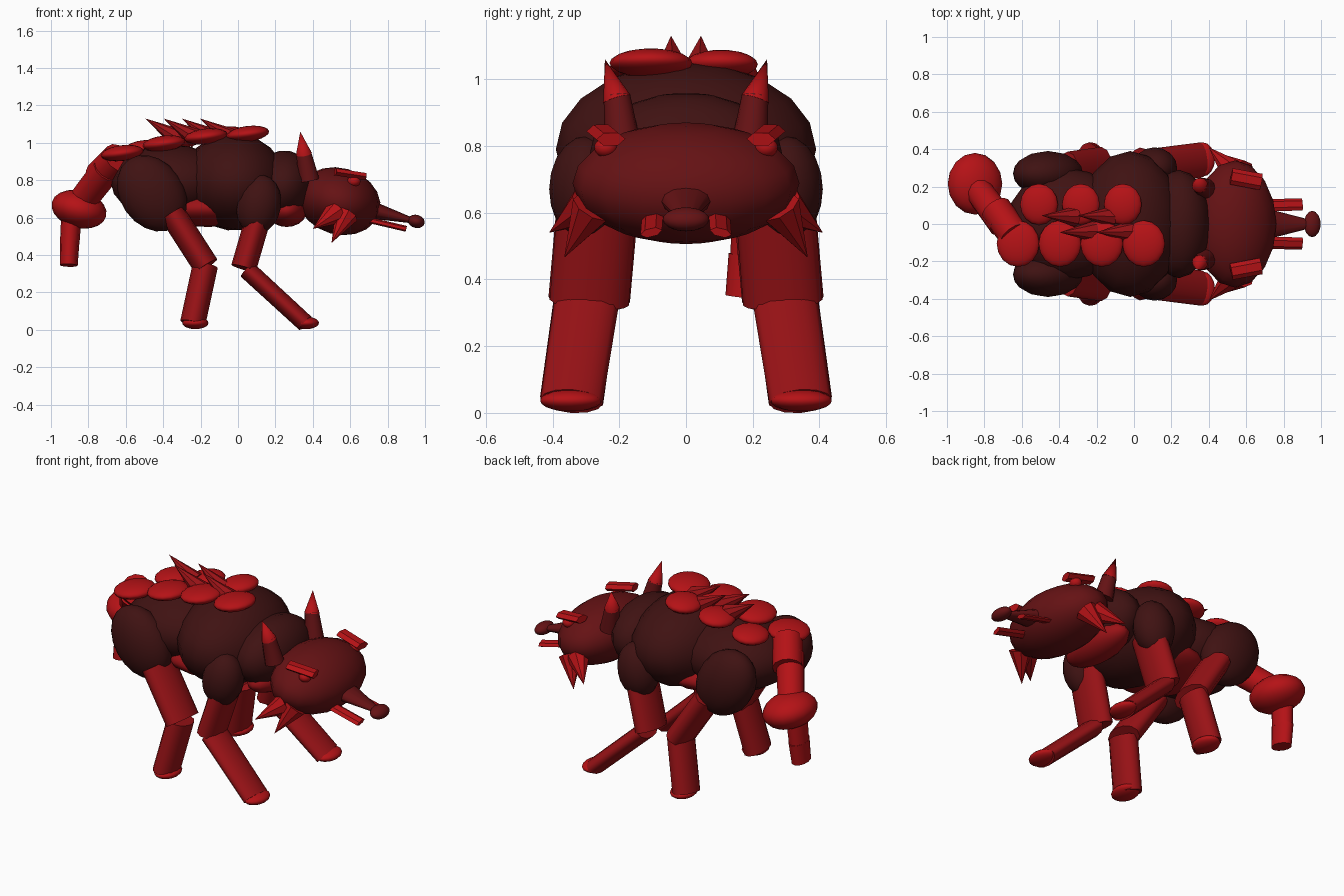
import bpy, math
from mathutils import Vector, Matrix

cube = bpy.data.objects.get("Cube")
if cube:
    bpy.data.objects.remove(cube, do_unlink=True)


def material(name, colour):
    m = bpy.data.materials.new(name)
    m.diffuse_color = (*colour, 1)
    m.use_nodes = True
    m.node_tree.nodes["Principled BSDF"].inputs["Base Color"].default_value = (*colour, 1)
    return m


DARK = material("dark maroon", (0.05, 0.006, 0.006))
MID = material("deep red", (0.13, 0.006, 0.007))
RED = material("bright red", (0.46, 0.006, 0.008))
LEG = material("leg red", (0.32, 0.006, 0.008))


def finish(name, mat, matrix):
    ob = bpy.context.object
    ob.name = name
    ob.matrix_world = matrix
    ob.data.materials.append(mat)
    bpy.ops.object.shade_smooth_by_angle(angle=math.radians(40))
    return ob


def ball(name, centre, radii, mat, pitch=0, roll=0, yaw=0):
    bpy.ops.mesh.primitive_uv_sphere_add(segments=16, ring_count=10, radius=1)
    turn = (Matrix.Rotation(math.radians(yaw), 4, 'Z') @ Matrix.Rotation(math.radians(pitch), 4, 'Y')
            @ Matrix.Rotation(math.radians(roll), 4, 'X'))
    return finish(name, mat, Matrix.Translation(centre) @ turn @ Matrix.Diagonal((*radii, 1)))


def rod(name, start, end, r0, r1, mat, wide=1, sides=12):
    """Tapered rod between two points, stretched sideways by wide."""
    start, end = Vector(start), Vector(end)
    z = (end - start).normalized()
    x = Vector((0, 1, 0)).cross(z).normalized()
    frame = Matrix((x, z.cross(x), z)).transposed().to_4x4()
    bpy.ops.mesh.primitive_cone_add(vertices=sides, radius1=r0, radius2=r1, depth=(end - start).length)
    return finish(name, mat, Matrix.Translation((start + end) / 2) @ frame @ Matrix.Diagonal((1, wide, 1, 1)))


# Torso
ball("chest", (-0.02, 0, 0.79), (0.28, 0.39, 0.26), DARK, pitch=8)
ball("rear_body", (-0.36, 0, 0.79), (0.32, 0.3, 0.2), DARK)
ball("neck", (0.24, 0, 0.77), (0.17, 0.29, 0.19), DARK, pitch=12)
ball("belly", (-0.16, 0, 0.65), (0.27, 0.27, 0.1), LEG)
ball("throat", (0.26, 0, 0.64), (0.11, 0.24, 0.09), LEG)

# Head
ball("head", (0.54, 0, 0.688), (0.225, 0.34, 0.178), MID, pitch=16)
rod("snout", (0.70, 0, 0.645), (0.95, 0, 0.58), 0.05, 0.012, MID, wide=1.7)
ball("nose", (0.953, 0, 0.58), (0.046, 0.07, 0.035), MID, pitch=15)

# Paired head parts and legs
for side, tag in ((-1, "right"), (1, "left")):
    rod(tag + "_ear_base", (0.38, side * 0.19, 0.8), (0.35, side * 0.207, 0.95), 0.055, 0.04, MID)
    rod(tag + "_ear_tip", (0.352, side * 0.207, 0.94), (0.333, side * 0.243, 1.06), 0.043, 0, RED)
    rod(tag + "_brow", (0.52, side * 0.255, 0.845), (0.68, side * 0.225, 0.82), 0.022, 0.022, RED, wide=2, sides=6)
    ball(tag + "_eye", (0.62, side * 0.24, 0.795), (0.035, 0.035, 0.03), RED)
    jaw = rod(tag + "_jaw", (0.70, side * 0.115, 0.58), (0.9, side * 0.09, 0.547), 0.013, 0.013, RED, wide=2.6, sides=6)
    jaw.matrix_world = jaw.matrix_world @ Matrix.Rotation(side * math.radians(-10), 4, 'Z')
    rod(tag + "_cheek_tuft_rear", (0.52, side * 0.29, 0.625), (0.4, side * 0.41, 0.54), 0.065, 0, RED, sides=8)
    rod(tag + "_cheek_tuft_front", (0.58, side * 0.28, 0.615), (0.5, side * 0.365, 0.465), 0.065, 0, RED, sides=8)

    ball(tag + "_shoulder", (0.11, side * 0.3, 0.67), (0.12, 0.11, 0.16), DARK, pitch=10)
    rod(tag + "_front_upper_leg", (0.12, side * 0.265, 0.64), (0.03, side * 0.29, 0.33), 0.068, 0.068, LEG, wide=1.75)
    rod(tag + "_front_lower_leg", (0.05, side * 0.3, 0.32), (0.36, side * 0.343, 0.035), 0.05, 0.048, LEG, wide=1.95)
    ball(tag + "_front_foot", (0.365, side * 0.345, 0.037), (0.068, 0.092, 0.033), RED)

    ball(tag + "_hip", (-0.46, side * 0.27, 0.73), (0.17, 0.12, 0.22), DARK, pitch=-35)
    rod(tag + "_hind_upper_leg", (-0.35, side * 0.265, 0.62), (-0.17, side * 0.29, 0.34), 0.07, 0.07, LEG, wide=1.75)
    rod(tag + "_hind_lower_leg", (-0.175, side * 0.3, 0.345), (-0.242, side * 0.343, 0.035), 0.068, 0.068, LEG, wide=1.4)
    ball(tag + "_hind_foot", (-0.228, side * 0.345, 0.037), (0.07, 0.092, 0.033), RED)

# Rounded plates in two rows along the back
for i in range(7):
    side = -1 if i % 2 == 0 else 1
    x = -0.62 + i * 0.112
    z = 0.945 + 0.103 * math.sin(i / 6 * math.pi / 2)
    size = 0.115 if side < 0 else 0.102
    ball("back_plate_%d" % (i + 1), (x, side * 0.105, z), (size, size * 1.08, 0.042), RED, pitch=-7)

# Swept spikes on the spine
for i in range(4):
    side = 1 if i % 2 == 0 else -1
    tip_x = -0.495 + i * 0.097
    rod("spine_spike_%d" % (i + 1), (tip_x + 0.18, side * 0.04, 1.02), (tip_x, side * 0.045, 1.13), 0.055, 0, LEG, sides=8)

# Tail
rod("tail_root", (-0.64, -0.06, 0.92), (-0.74, 0.08, 0.82), 0.085, 0.085, RED)
rod("tail_middle", (-0.70, 0.0, 0.86), (-0.84, 0.19, 0.68), 0.08, 0.075, RED)
ball("tail_bulb", (-0.85, 0.215, 0.645), (0.15, 0.165, 0.1), RED, pitch=15)
rod("tail_upper_end", (-0.89, 0.21, 0.62), (-0.9, 0.2, 0.46), 0.055, 0.052, RED, wide=1.3)
rod("tail_tip", (-0.9, 0.2, 0.47), (-0.905, 0.185, 0.345), 0.052, 0.048, RED, wide=1.4)
